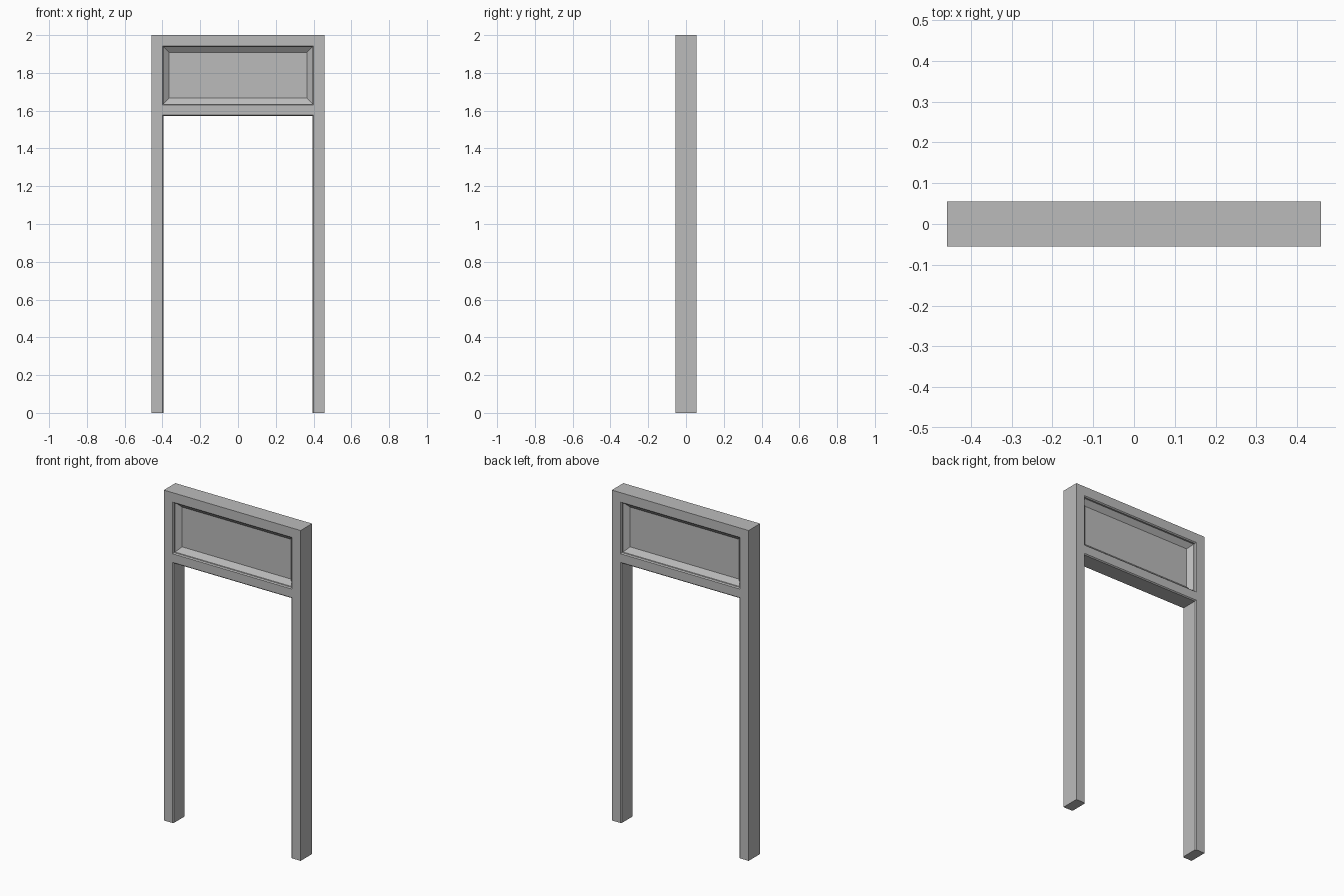
import bpy
import bmesh

cube = bpy.data.objects.get("Cube")
if cube:
    bpy.data.objects.remove(cube, do_unlink=True)

grey = bpy.data.materials.new("plain grey")
grey.use_nodes = True
colour = (0.5, 0.5, 0.5, 1)
grey.diffuse_color = colour
grey.node_tree.nodes["Principled BSDF"].inputs["Base Color"].default_value = colour

W, H, D = 0.458, 2.0, 0.055           # half width, height, half depth
IN = 0.4                              # half width of the openings
HEAD, SILL, TOP = 1.578, 1.63, 1.943  # door head, transom bottom and top
C = 0.006                             # chamfer on the opening edges

bm = bmesh.new()


def face(points):
    return bm.faces.new([bm.verts.new(p) for p in points])


def loft(loops, closed):
    """Join successive loops of points with quads."""
    for a, b in zip(loops, loops[1:]):
        n = len(a)
        for i in range(n if closed else n - 1):
            j = (i + 1) % n
            face([a[i], a[j], b[j], b[i]])


def arch(x, z, y):
    return [(-x, y, 0), (-x, y, z), (x, y, z), (x, y, 0)]


def rect(inset, depth):
    x, lo, hi, y = IN - inset, SILL + inset, TOP - inset, depth - D
    return [(-x, y, lo), (-x, y, hi), (x, y, hi), (x, y, lo)]


# Front half: flat frame face, leaving the doorway and transom open
xs = [-W, -IN, IN, W]
zs = [0, HEAD, SILL, TOP, H]
for i in range(3):
    for k in range(4):
        if i == 1 and k in (0, 2):
            continue
        face([(xs[i], -D, zs[k]), (xs[i + 1], -D, zs[k]),
              (xs[i + 1], -D, zs[k + 1]), (xs[i], -D, zs[k + 1])])

# Chamfered doorway lining and outer sides
loft([arch(IN, HEAD, -D), arch(IN - C, HEAD - C, C - D), arch(IN - C, HEAD - C, 0)], False)
loft([arch(W, H, -D), arch(W, H, 0)], False)

# Recessed transom panel: chamfer, short reveal, sloped border, flat field
steps = [rect(0, 0), rect(C, C), rect(C, 0.016), rect(0.036, 0.04)]
loft(steps, True)
face(steps[-1])

# Feet of the jambs
for s in (-1, 1):
    face([(s * W, -D, 0), (s * IN, -D, 0), (s * (IN - C), C - D, 0),
          (s * (IN - C), 0, 0), (s * W, 0, 0)])

# Mirror to the back and weld
copy = bmesh.ops.duplicate(bm, geom=bm.verts[:] + bm.edges[:] + bm.faces[:])
for v in copy["geom"]:
    if isinstance(v, bmesh.types.BMVert):
        v.co.y = -v.co.y
bmesh.ops.remove_doubles(bm, verts=bm.verts[:], dist=0.0001)
bmesh.ops.recalc_face_normals(bm, faces=bm.faces[:])

mesh = bpy.data.meshes.new("door_frame")
bm.to_mesh(mesh)
bm.free()
mesh.materials.append(grey)
frame = bpy.data.objects.new("door_frame", mesh)
bpy.context.collection.objects.link(frame)
